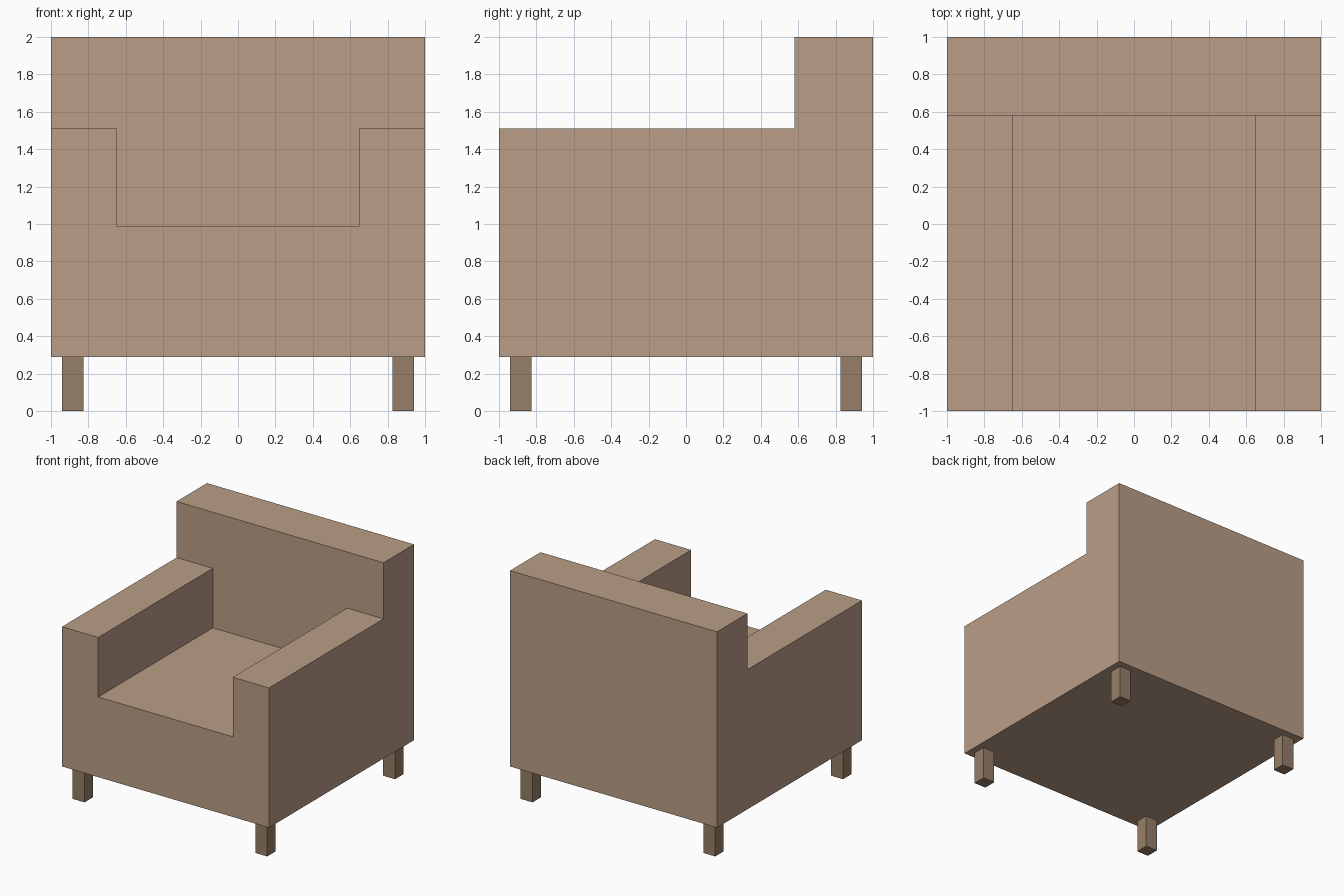
import bpy
import bmesh

if "Cube" in bpy.data.objects:
    bpy.data.objects.remove(bpy.data.objects["Cube"])


def material(name, color):
    mat = bpy.data.materials.new(name)
    mat.diffuse_color = (*color, 1)
    mat.use_nodes = True
    mat.node_tree.nodes["Principled BSDF"].inputs["Base Color"].default_value = mat.diffuse_color
    return mat


def prism(name, profile, y0, y1, mat=None):
    """Extrude an x/z profile from y0 to y1."""
    bm = bmesh.new()
    face = bm.faces.new([bm.verts.new((x, y0, z)) for x, z in profile])
    ret = bmesh.ops.extrude_face_region(bm, geom=[face])
    verts = [v for v in ret["geom"] if isinstance(v, bmesh.types.BMVert)]
    bmesh.ops.translate(bm, verts=verts, vec=(0, y1 - y0, 0))
    bmesh.ops.recalc_face_normals(bm, faces=bm.faces)
    mesh = bpy.data.meshes.new(name)
    bm.to_mesh(mesh)
    bm.free()
    if mat:
        mesh.materials.append(mat)
    obj = bpy.data.objects.new(name, mesh)
    bpy.context.collection.objects.link(obj)
    return obj


def rect(x0, x1, z0, z1):
    return [(x0, z0), (x1, z0), (x1, z1), (x0, z1)]


fabric = material("fabric", (0.49, 0.34, 0.24))
wood = material("wood", (0.31, 0.21, 0.14))

BOTTOM, SEAT, ARM, TOP = 0.29, 0.99, 1.51, 2.0
ARM_IN, BACK_Y = 0.65, 0.58

# Upholstered body: full block, carved above the seat and arms
body = prism("armchair_body", rect(-1, 1, BOTTOM, TOP), -1, 1, fabric)
half = [(ARM_IN, SEAT), (ARM_IN, ARM), (1.2, ARM), (1.2, 2.2)]
t_shape = half + [(-x, z) for x, z in reversed(half)]
cutter = prism("seat_cutter", t_shape, -1.2, BACK_Y, fabric)
cutter.hide_render = True

mod = body.modifiers.new("seat_opening", "BOOLEAN")
mod.operation = "DIFFERENCE"
mod.solver = "EXACT"
mod.object = cutter
bpy.context.view_layer.objects.active = body
bpy.ops.object.modifier_apply(modifier=mod.name)
bpy.data.objects.remove(cutter)

# Four square legs
LEG, HALF = 0.8825, 0.0575
for depth, y in (("front", -LEG), ("back", LEG)):
    for side, x in (("left", -LEG), ("right", LEG)):
        prism(f"{depth}_{side}_leg", rect(x - HALF, x + HALF, 0, BOTTOM),
              y - HALF, y + HALF, wood)
